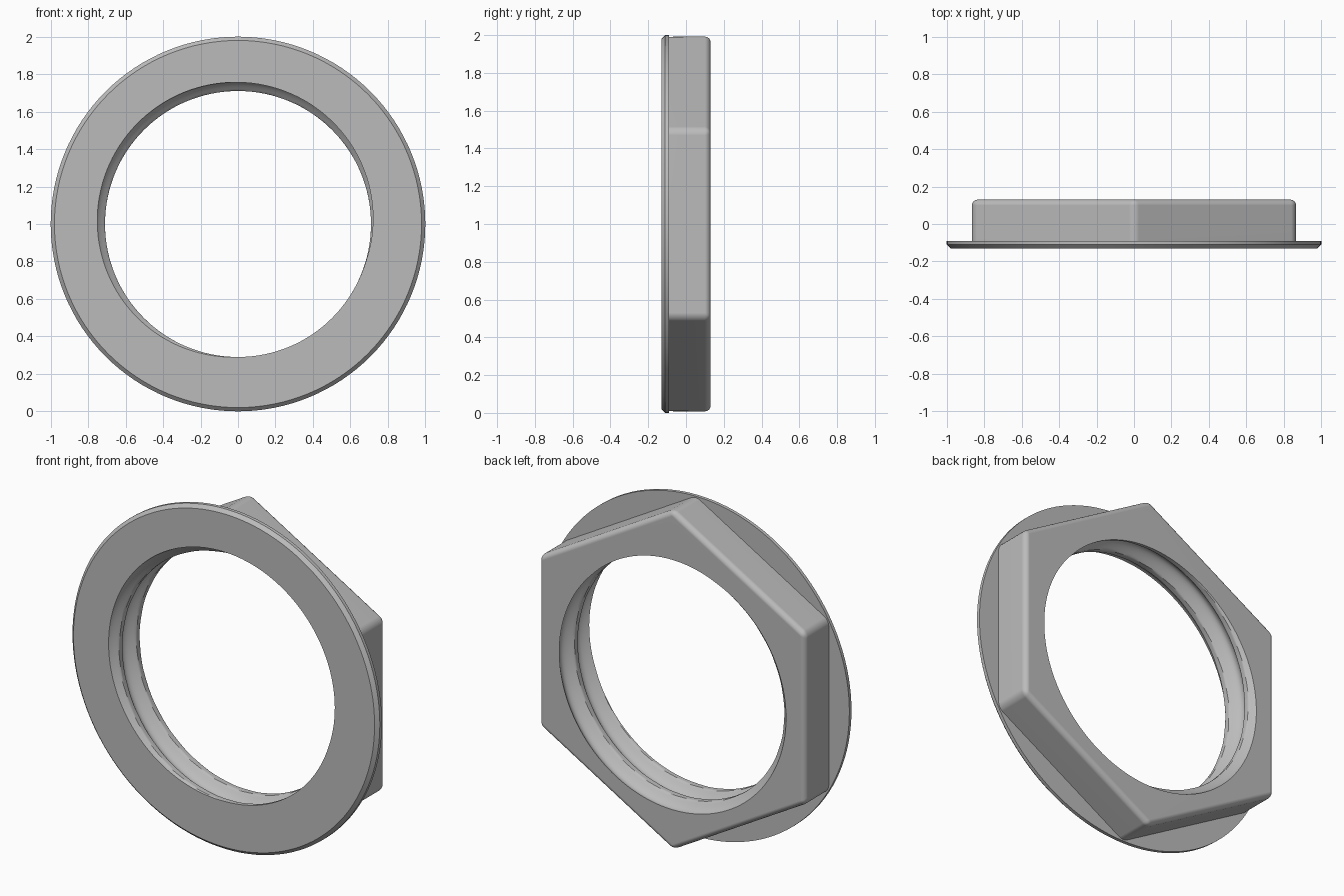
import bpy, bmesh, math

cube = bpy.data.objects.get("Cube")
if cube:
    bpy.data.objects.remove(cube)

SEG = 128
FRONT, SEAT, BACK = -0.13, -0.09, 0.13   # flange face, flange back, nut back

grey = bpy.data.materials.new("plain grey")
grey.use_nodes = True
COLOR = (0.5, 0.5, 0.5, 1)
grey.diffuse_color = COLOR
grey.node_tree.nodes["Principled BSDF"].inputs["Base Color"].default_value = COLOR


def lathe(name, rows, segments, radius, start=0.0):
    """Closed solid of rings along y; radius(row, angle) gives the shape."""
    bm = bmesh.new()
    rings = []
    for row in rows:
        ring = []
        for i in range(segments):
            a = start + math.tau * i / segments
            r, y = radius(row, a)
            ring.append(bm.verts.new((r * math.cos(a), y, 1 + r * math.sin(a))))
        rings.append(ring)
    for lower, upper in zip(rings, rings[1:]):
        for i in range(segments):
            j = (i + 1) % segments
            bm.faces.new((lower[i], lower[j], upper[j], upper[i]))
    bm.faces.new(rings[0])
    bm.faces.new(rings[-1])
    bmesh.ops.recalc_face_normals(bm, faces=bm.faces)
    mesh = bpy.data.meshes.new(name)
    bm.to_mesh(mesh)
    bm.free()
    mesh.materials.append(grey)
    obj = bpy.data.objects.new(name, mesh)
    bpy.context.collection.objects.link(obj)
    return obj


# Helical thread: rounded groove with a narrow flat crest
PITCH = 0.16
CREST = math.radians(305)


def thread(y, angle):
    turn = ((CREST - angle) / math.tau - (y - FRONT) / PITCH) % 1.0
    groove = min(max((turn - 0.1) / 0.8, 0), 1)
    return 0.71 + 0.05 * math.sin(math.pi * groove), y


cutter = lathe("bore_cutter", [-0.15 + 0.3 * k / 47 for k in range(48)], SEG, thread)
cutter.hide_render = True

# Round flange with a chamfered front rim
flange = lathe("flange", [(0.98, FRONT), (1.0, -0.11), (1.0, SEAT)], SEG,
               lambda row, a: row)

# Hexagonal body with points at top and bottom
hexagon = lathe("hex_body", [SEAT, BACK], 6, lambda y, a: (1.0, y), math.pi / 6)
bm = bmesh.new()
bm.from_mesh(hexagon.data)
edges = [e for e in bm.edges if max(v.co.y for v in e.verts) > 0]
bmesh.ops.bevel(bm, geom=edges, offset=0.03, segments=4, profile=0.5, affect='EDGES')
bm.to_mesh(hexagon.data)
bm.free()

# Cut the threaded bore, then shade smooth with sharp edges kept
for obj in (flange, hexagon):
    cut = obj.modifiers.new("bore", 'BOOLEAN')
    cut.object = cutter
    cut.operation = 'DIFFERENCE'
    cut.solver = 'EXACT'
    bpy.context.view_layer.update()
    result = bpy.data.meshes.new_from_object(
        obj.evaluated_get(bpy.context.evaluated_depsgraph_get()))
    obj.modifiers.clear()
    obj.data = result
    bpy.ops.object.select_all(action='DESELECT')
    obj.select_set(True)
    bpy.context.view_layer.objects.active = obj
    bpy.ops.object.shade_smooth_by_angle(angle=math.radians(32))
    weighted = obj.modifiers.new("flat_face_normals", 'WEIGHTED_NORMAL')
    weighted.keep_sharp = True

bpy.data.objects.remove(cutter)
